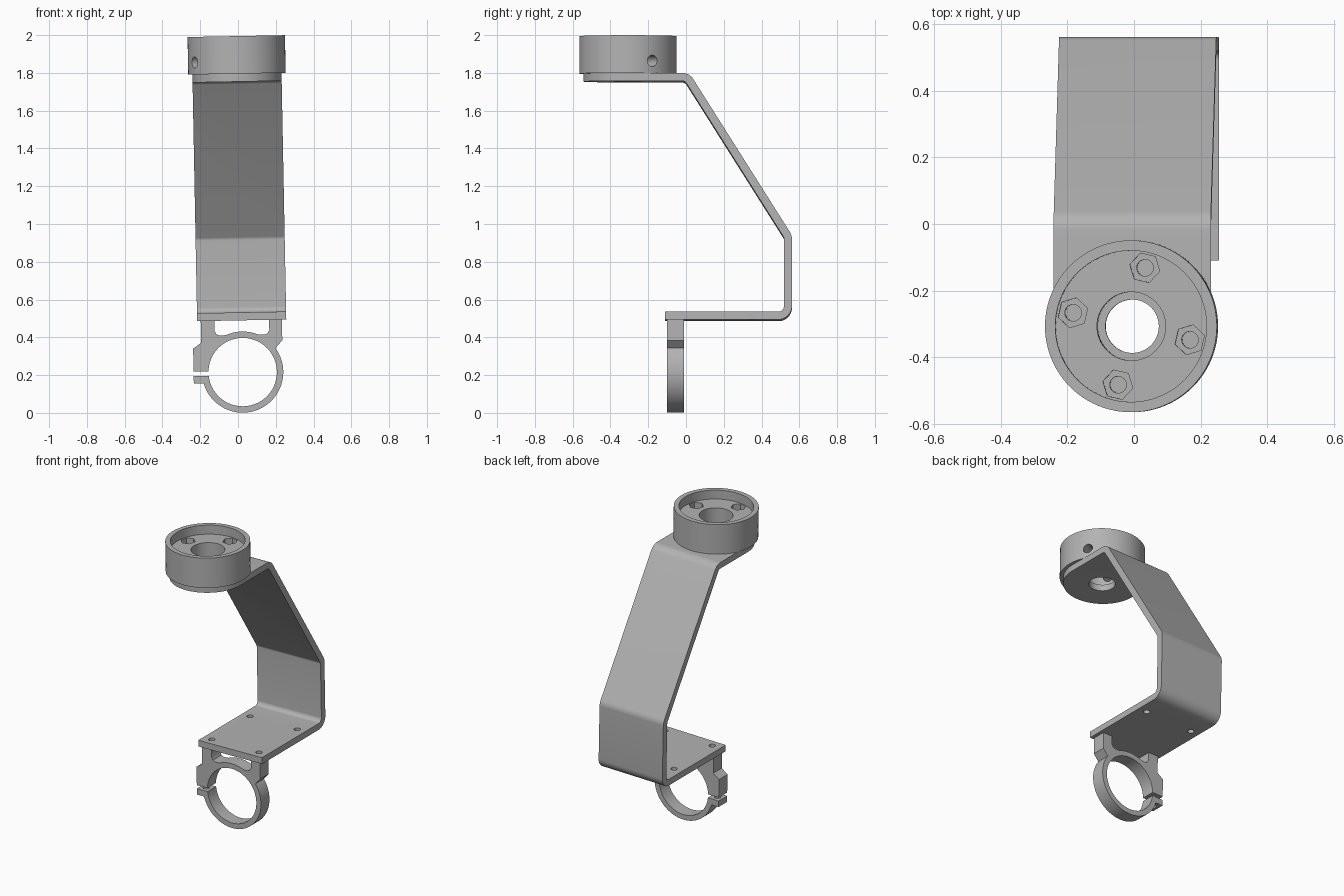
import bpy, bmesh
from math import sin, cos, pi, radians, tan
from mathutils import Vector, Matrix

cube = bpy.data.objects.get("Cube")
if cube:
    bpy.data.objects.remove(cube)

grey = bpy.data.materials.new("plain grey")
grey.use_nodes = True
COLOUR = (0.45, 0.45, 0.45, 1)
grey.diffuse_color = COLOUR
grey.node_tree.nodes["Principled BSDF"].inputs["Base Color"].default_value = COLOUR

# The whole assembly leans slightly sideways
LEAN = Matrix.Translation((0.029, 0, 0)) @ Matrix.Rotation(radians(-1.1), 4, 'Y')
AXES = {'X': lambda u, v, w: (w, u, v),
        'Y': lambda u, v, w: (u, w, v),
        'Z': lambda u, v, w: (u, v, w)}


def arc(cx, cy, r, a0, a1, n):
    return [(cx + r * cos(radians(a0 + (a1 - a0) * i / n)),
             cy + r * sin(radians(a0 + (a1 - a0) * i / n))) for i in range(n + 1)]


def circle(cx, cy, r, n=64, start=0):
    return arc(cx, cy, r, start, start + 360, n)[:-1]


def prism(name, outline, low, high, axis='Z', turn=None):
    """Extrude a flat outline along one axis."""
    bm = bmesh.new()
    place = AXES[axis]
    face = bm.faces.new([bm.verts.new(place(u, v, low)) for u, v in outline])
    new = bmesh.ops.extrude_face_region(bm, geom=[face])["geom"]
    step = Vector(place(0, 0, high - low))
    bmesh.ops.translate(bm, vec=step, verts=[g for g in new if isinstance(g, bmesh.types.BMVert)])
    bmesh.ops.recalc_face_normals(bm, faces=bm.faces)
    if turn:
        bm.transform(turn)
    mesh = bpy.data.meshes.new(name)
    bm.to_mesh(mesh)
    bm.free()
    obj = bpy.data.objects.new(name, mesh)
    bpy.context.collection.objects.link(obj)
    return obj


def finish(obj, cutters, operation='DIFFERENCE'):
    """Apply the cutters one after another and remove them."""
    for cutter in cutters:
        cutter.hide_render = True
        mod = obj.modifiers.new("cut", 'BOOLEAN')
        mod.operation, mod.solver, mod.object = operation, 'EXACT', cutter
    graph = bpy.context.evaluated_depsgraph_get()
    mesh = bpy.data.meshes.new_from_object(obj.evaluated_get(graph))
    obj.modifiers.clear()
    obj.data = mesh
    for cutter in cutters:
        bpy.data.objects.remove(cutter)


def dress(obj):
    """Lean, paint and shade a finished part."""
    obj.data.transform(LEAN)
    obj.data.materials.clear()
    obj.data.materials.append(grey)
    bpy.ops.object.select_all(action='DESELECT')
    obj.select_set(True)
    bpy.context.view_layer.objects.active = obj
    bpy.ops.object.shade_smooth_by_angle(angle=radians(30))


def bent_strip(points, bend, thickness, steps=8):
    """Outline of sheet metal following a path with rounded bends."""
    pts = [Vector(p) for p in points]
    left, right = [], []

    def add(p, normal):
        left.append(p + normal * thickness / 2)
        right.append(p - normal * thickness / 2)

    def normal_of(d):
        return Vector((-d.y, d.x))

    first = (pts[1] - pts[0]).normalized()
    add(pts[0], normal_of(first))
    for a, b, c in zip(pts, pts[1:], pts[2:]):
        d0, d1 = (b - a).normalized(), (c - b).normalized()
        turn = d0.angle_signed(d1) * -1
        side = 1 if turn > 0 else -1
        start = b - d0 * bend * tan(abs(turn) / 2)
        centre = start + normal_of(d0) * bend * side
        for i in range(steps + 1):
            n = normal_of(d0)
            n.rotate(Matrix.Rotation(turn * i / steps, 2))
            add(centre - n * bend * side, n)
    last = (pts[-1] - pts[-2]).normalized()
    add(pts[-1], normal_of(last))
    return left + right[::-1]


HUB_Y = -0.307
HALF = 0.236

# Bent bracket with a round upper end
path = [(-0.11, 0.511), (0.54, 0.511), (0.54, 0.93), (0.006, 1.775), (-0.6, 1.775)]
bracket = prism("bent_bracket", bent_strip(path, 0.05, 0.042), -HALF, HALF, 'X')
plan = arc(0, HUB_Y, HALF, 180, 360, 48) + [(HALF, 1), (-HALF, 1)]
finish(bracket, [prism("plan", plan, -1, 3)], 'INTERSECT')
bolt_spots = [(x, y) for x in (-0.175, 0.175) for y in (-0.055, 0.35)]
finish(bracket, [prism("hole", circle(0, HUB_Y, 0.08), 1.6, 1.9)] +
       [prism("hole", circle(x, y, 0.02, 24), 0.4, 0.6) for x, y in bolt_spots])
dress(bracket)

# Round socket with recess, centre bore, nut pockets and cross hole
socket = prism("round_socket", circle(0, HUB_Y, 0.258, 96), 1.796, 1.995)
cuts = [prism("recess", circle(0, HUB_Y, 0.227, 96), 1.935, 2.1),
        prism("bore", circle(0, HUB_Y, 0.103), 1.7, 2.1)]
for k in range(4):
    angle = 77 + 90 * k
    x, y = 0.18 * cos(radians(angle)), HUB_Y + 0.18 * sin(radians(angle))
    cuts.append(prism("pocket", circle(x, y, 0.046, 6, angle + 90), 1.89, 2.0))
    cuts.append(prism("bolt_hole", circle(x, y, 0.025, 24), 1.7, 1.95))
cross = Matrix.Translation((0, HUB_Y, 1.86)) @ Matrix.Rotation(radians(30), 4, 'Z')
cuts.append(prism("cross_hole", circle(0, 0, 0.03, 32), -0.4, 0.4, 'X', cross))
finish(socket, cuts)
dress(socket)

# Split ring clamp hanging on two legs
CZ, R = 0.216, 0.215
valley = [(0.145, 0.49), (0.145, 0.437), (0.136, 0.42), (0.12, 0.412), (0.1, 0.412)]
outline = arc(0, CZ, R, 195, 395, 60) + [(0.213, 0.38), (0.213, 0.49)] + valley
outline += arc(0, CZ, R, 67, 113, 16) + [(-x, z) for x, z in reversed(valley)]
outline += [(-0.217, 0.49), (-0.217, 0.375), (-0.26, 0.345), (-0.26, 0.16)]
clamp = prism("ring_clamp", outline, -0.1, -0.01, 'Y')
slot = [(-0.3, 0.2), (-0.1, 0.2), (-0.1, 0.223), (-0.3, 0.223)]
finish(clamp, [prism("bore", circle(0, CZ, 0.181, 80), -0.2, 0.1, 'Y'),
               prism("slot", slot, -0.2, 0.1, 'Y'),
               prism("lug_hole", circle(-0.222, -0.055, 0.02, 24), 0.1, 0.3)] +
       [prism("leg_hole", circle(x, -0.055, 0.02, 24), 0.42, 0.6) for x in (-0.175, 0.175)])
dress(clamp)
